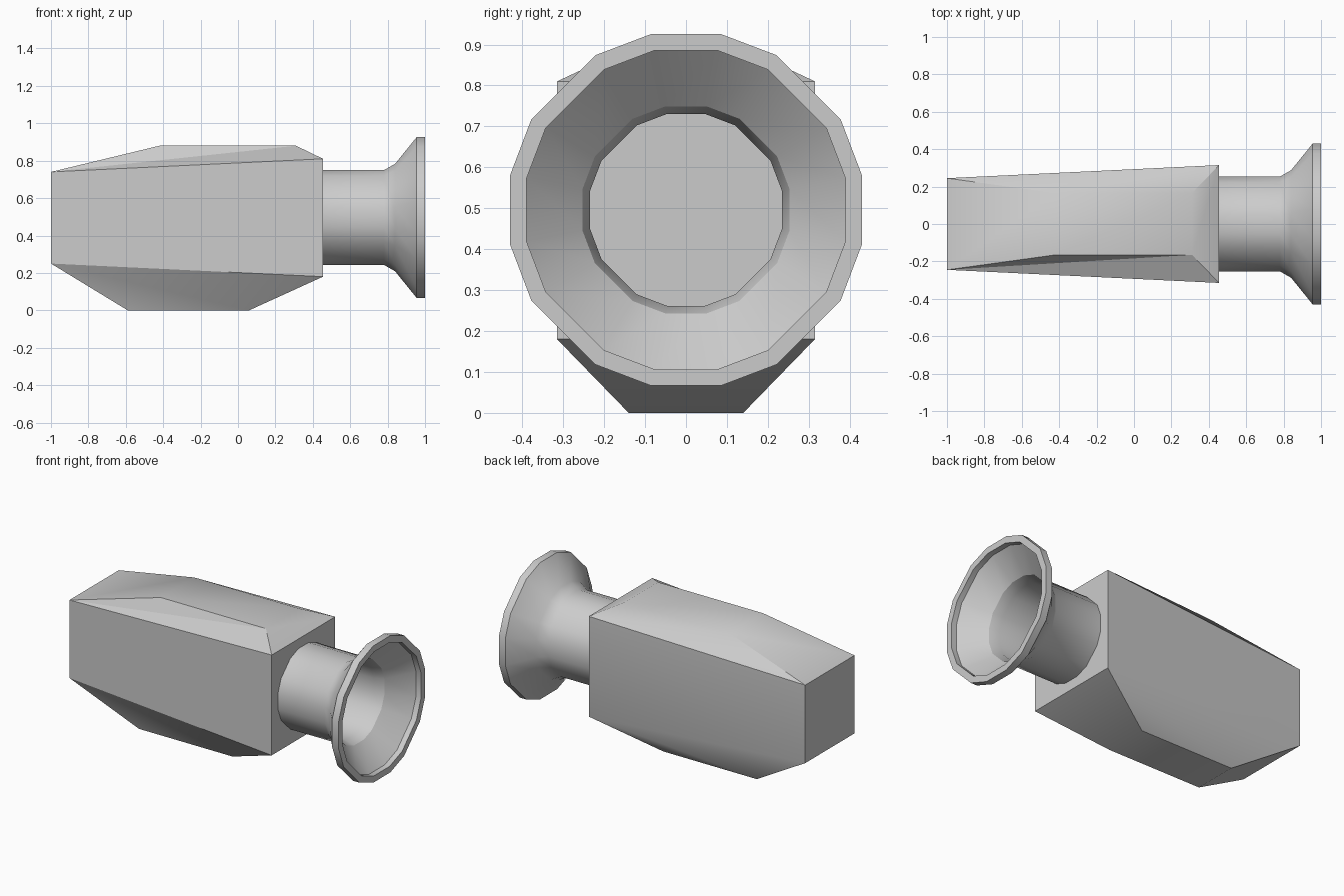
import bpy, bmesh
from math import radians, sin, cos

cube = bpy.data.objects.get("Cube")
if cube:
    bpy.data.objects.remove(cube, do_unlink=True)

grey = bpy.data.materials.new("plain grey")
grey.use_nodes = True
colour = (0.6, 0.6, 0.6, 1)
grey.diffuse_color = colour
grey.node_tree.nodes["Principled BSDF"].inputs["Base Color"].default_value = colour


def finish(bm, name):
    """Turn a bmesh into a grey object, smooth except at sharp edges."""
    bmesh.ops.recalc_face_normals(bm, faces=bm.faces)
    mesh = bpy.data.meshes.new(name)
    bm.to_mesh(mesh)
    bm.free()
    mesh.materials.append(grey)
    obj = bpy.data.objects.new(name, mesh)
    bpy.context.collection.objects.link(obj)
    bpy.ops.object.select_all(action='DESELECT')
    obj.select_set(True)
    bpy.context.view_layer.objects.active = obj
    bpy.ops.object.shade_smooth_by_angle(angle=radians(30))
    return obj


# Body: tapered box with a raised top and a deeper keel below
bm = bmesh.new()


def pair(x, y, z):
    return [bm.verts.new((x, side * y, z)) for side in (-1, 1)]


tail_top, tail_low = pair(-1, 0.245, 0.74), pair(-1, 0.245, 0.25)
nose_top, nose_low = pair(0.455, 0.315, 0.81), pair(0.455, 0.315, 0.18)
roof = pair(-0.42, 0.165, 0.88), pair(0.31, 0.165, 0.88)
keel = pair(-0.59, 0.14, 0), pair(0.06, 0.14, 0)


def panel(a, b):
    bm.faces.new((a[0], a[1], b[1], b[0]))


panel(tail_top, tail_low)
panel(nose_top, nose_low)
for i in (0, 1):
    bm.faces.new((tail_low[i], nose_low[i], nose_top[i], tail_top[i]))
for tail, (back, front), nose in ((tail_top, roof, nose_top), (tail_low, keel, nose_low)):
    panel(tail, back)
    panel(back, front)
    panel(front, nose)
    # sloping shoulders, folded along opposite diagonals on the two sides
    bm.faces.new((tail[0], back[0], front[0]))
    bm.faces.new((tail[0], front[0], nose[0]))
    bm.faces.new((tail[1], back[1], nose[1]))
    bm.faces.new((back[1], front[1], nose[1]))
finish(bm, "body")

# Flared tube: hollow sixteen-sided profile swept around the x axis
profile = [(0.44, 0.258), (0.78, 0.258), (0.84, 0.293), (0.955, 0.438),
           (1, 0.438), (1, 0.397), (0.965, 0.397), (0.84, 0.258),
           (0.78, 0.239), (0.44, 0.239)]
angles = [radians(q * 90 + a) for q in range(4) for a in (11.2, 30.4, 59.6, 78.8)]
bm = bmesh.new()
rings = [[bm.verts.new((x, r * cos(a), 0.496 + r * sin(a))) for a in angles]
         for x, r in profile]
for k, ring in enumerate(rings):
    following = rings[(k + 1) % len(rings)]
    for i in range(len(angles)):
        j = (i + 1) % len(angles)
        bm.faces.new((ring[i], ring[j], following[j], following[i]))
finish(bm, "flared_tube")
